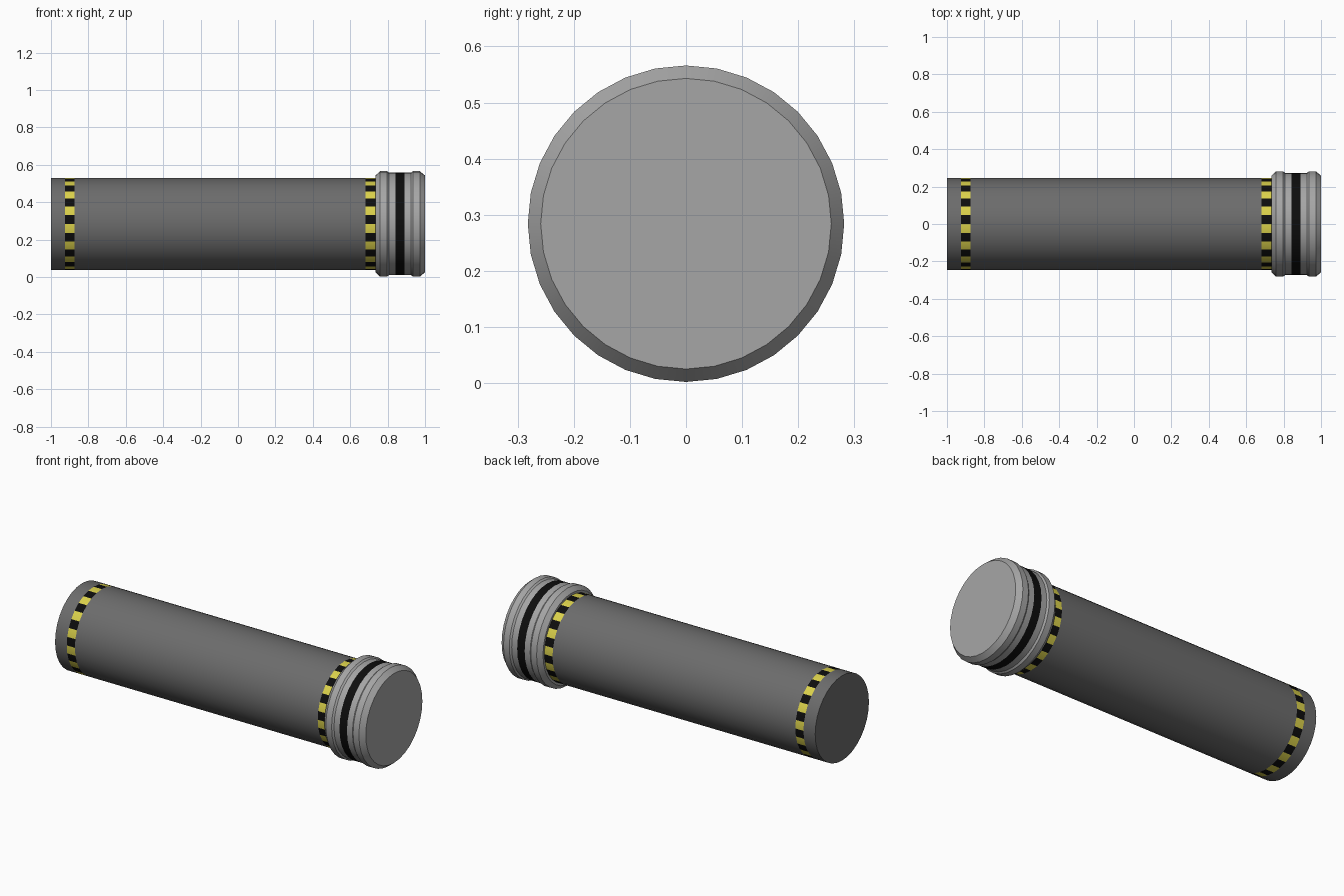
import bpy, math

if "Cube" in bpy.data.objects:
    bpy.data.objects.remove(bpy.data.objects["Cube"])

SIDES = 32
CZ = 0.284  # axis height


def mat(name, rgb):
    m = bpy.data.materials.new(name)
    m.diffuse_color = (*rgb, 1)
    m.use_nodes = True
    m.node_tree.nodes["Principled BSDF"].inputs["Base Color"].default_value = m.diffuse_color
    return m


dark = mat("dark grey", (0.15, 0.15, 0.15))
light = mat("light grey", (0.38, 0.38, 0.38))
black = mat("black", (0.004, 0.004, 0.004))
yellow = mat("yellow", (0.71, 0.64, 0.07))


def lathe(name, profile, mats, rule):
    """Closed solid around the x axis; rule(ring, side) gives the material index."""
    verts, faces, idx = [], [], []
    for x, r in profile:
        for k in range(SIDES):
            a = 2 * math.pi * k / SIDES  # starts at the front, turns up over the top
            verts.append((x, -r * math.cos(a), CZ + r * math.sin(a)))
    for i in range(len(profile) - 1):
        for k in range(SIDES):
            n = (k + 1) % SIDES
            a, b = i * SIDES, (i + 1) * SIDES
            faces.append((a + k, b + k, b + n, a + n))
            idx.append(rule(i, k))
    last = (len(profile) - 1) * SIDES
    faces += [tuple(range(SIDES)), tuple(last + k for k in reversed(range(SIDES)))]
    idx += [0, 0]
    me = bpy.data.meshes.new(name)
    me.from_pydata(verts, [], faces)
    for m in mats:
        me.materials.append(m)
    me.polygons.foreach_set("material_index", idx)
    ob = bpy.data.objects.new(name, me)
    bpy.context.collection.objects.link(ob)
    bpy.ops.object.select_all(action='DESELECT')
    ob.select_set(True)
    bpy.context.view_layer.objects.active = ob
    # outward normals
    bpy.ops.object.mode_set(mode='EDIT')
    bpy.ops.mesh.select_all(action='SELECT')
    bpy.ops.mesh.normals_make_consistent(inside=False)
    bpy.ops.object.mode_set(mode='OBJECT')
    bpy.ops.object.shade_smooth_by_angle(angle=math.radians(25))
    return ob


# Long tube with two checkered warning bands
R = 0.246
lathe("tube", [(x, R) for x in (-1, -0.925, -0.873, 0.683, 0.737)],
      [dark, black, yellow],
      lambda i, k: 1 + k % 2 if i in (1, 3) else 0)

# Stepped end cap with a black band
lathe("end_cap",
      [(0.735, 0.259), (0.76, 0.282), (0.797, 0.282), (0.807, 0.274), (0.842, 0.274),
       (0.890, 0.274), (0.925, 0.274), (0.935, 0.282), (0.972, 0.282), (1.0, 0.259)],
      [light, black], lambda i, k: 1 if i == 4 else 0)
